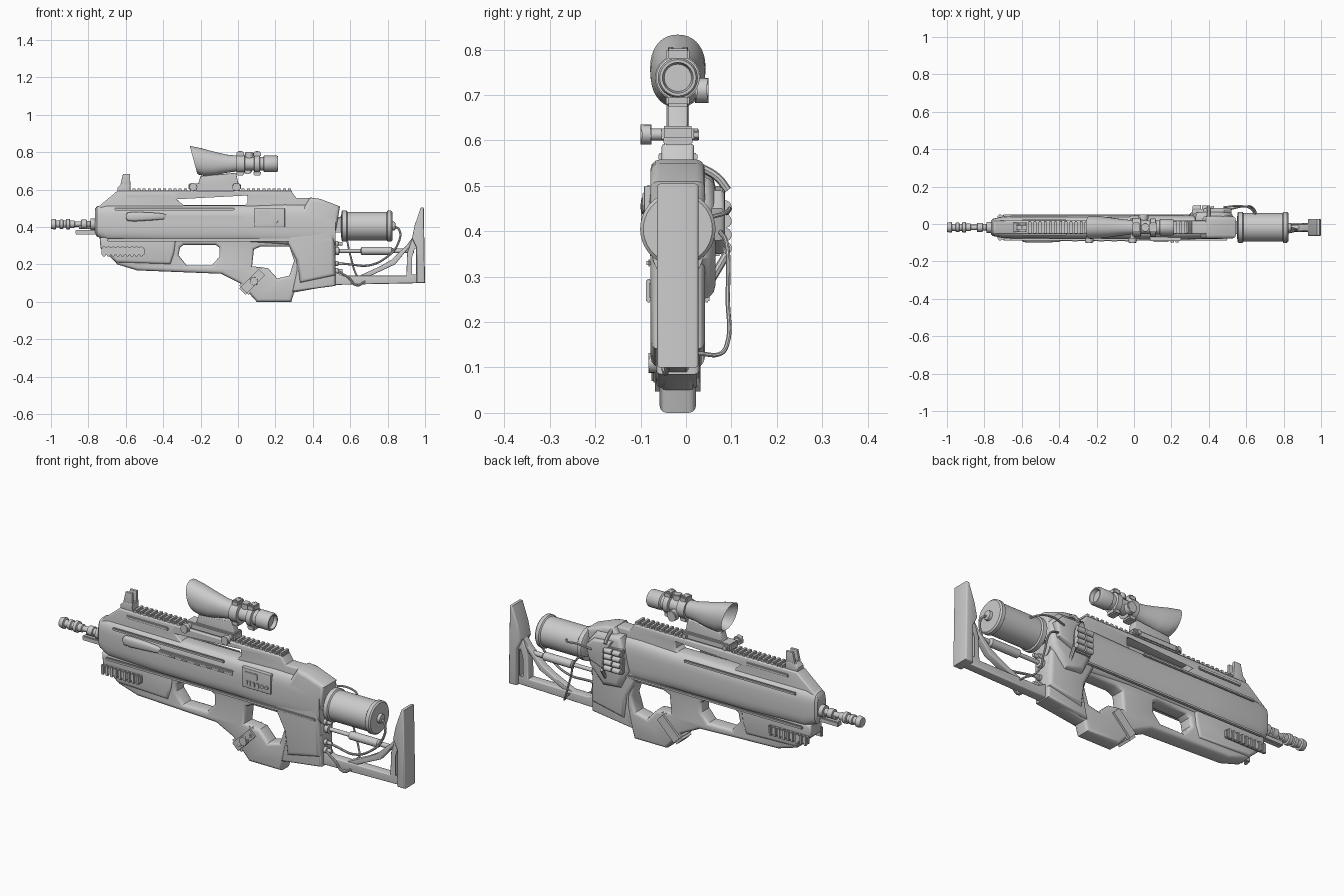
import bpy, bmesh, math
from mathutils import Vector, Matrix

C = -0.018  # y of the weapon's centre plane


def link(name, bm):
    bmesh.ops.remove_doubles(bm, verts=bm.verts, dist=1e-5)
    bmesh.ops.recalc_face_normals(bm, faces=bm.faces)
    me = bpy.data.meshes.new(name)
    bm.to_mesh(me)
    bm.free()
    ob = bpy.data.objects.new(name, me)
    bpy.context.collection.objects.link(ob)
    return ob


def from_curve(name, cu, matrix):
    tmp = bpy.data.objects.new(name + "_path", cu)
    bpy.context.collection.objects.link(tmp)
    dg = bpy.context.evaluated_depsgraph_get()
    me = bpy.data.meshes.new_from_object(tmp.evaluated_get(dg))
    bpy.data.objects.remove(tmp)
    bm = bmesh.new()
    bm.from_mesh(me)
    bm.transform(matrix)
    return link(name, bm)


def plate(name, loops, hw, bevel=0.01, y=C):
    """Side profile in (x, z), with holes, extruded over y with rounded edges."""
    cu = bpy.data.curves.new(name, 'CURVE')
    cu.dimensions, cu.fill_mode = '2D', 'BOTH'
    cu.extrude, cu.bevel_depth, cu.offset, cu.bevel_resolution = hw - bevel, bevel, -bevel, 2
    for pts in loops:
        sp = cu.splines.new('POLY')
        sp.points.add(len(pts) - 1)
        for p, (x, z) in zip(sp.points, pts):
            p.co = (x, z, 0, 1)
        sp.use_cyclic_u = True
    return from_curve(name, cu, Matrix.Translation((0, y, 0)) @ Matrix.Rotation(math.pi / 2, 4, 'X'))


def tube(name, pts, r):
    cu = bpy.data.curves.new(name, 'CURVE')
    cu.dimensions, cu.bevel_depth, cu.bevel_resolution, cu.resolution_u = '3D', r, 2, 8
    cu.use_fill_caps = True
    sp = cu.splines.new('BEZIER')
    sp.bezier_points.add(len(pts) - 1)
    for p, co in zip(sp.bezier_points, pts):
        p.co = co
        p.handle_left_type = p.handle_right_type = 'AUTO'
    return from_curve(name, cu, Matrix())


def loft(name, sections, power=2.0, n=32, y=C):
    """Superellipse sections along x: (x, z low, z high, half width, x shift at the bottom)."""
    bm = bmesh.new()
    rings = []
    for x, lo, hi, hw, *shift in sections:
        ring = []
        for i in range(n):
            a = 2 * math.pi * i / n
            c, s = math.cos(a), math.sin(a)
            cy = math.copysign(abs(c) ** (2 / power), c)
            cz = math.copysign(abs(s) ** (2 / power), s)
            dx = shift[0] * (1 - cz) / 2 if shift else 0
            ring.append(bm.verts.new((x + dx, y + hw * cy, (lo + hi) / 2 + (hi - lo) / 2 * cz)))
        rings.append(ring)
    for a, b in zip(rings, rings[1:]):
        for i in range(n):
            bm.faces.new((a[i], a[(i + 1) % n], b[(i + 1) % n], b[i]))
    bm.faces.new(rings[0])
    bm.faces.new(rings[-1])
    return link(name, bm)


def lathe(name, prof, z, y=C, n=32):
    return loft(name, [(x, z - r, z + r, r) for x, r in prof], 2, n, y)


def cyl(name, co, r, length, axis='Y', n=20):
    bm = bmesh.new()
    bmesh.ops.create_cone(bm, cap_ends=True, segments=n, radius1=r, radius2=r, depth=length)
    rot = {'X': Matrix.Rotation(math.pi / 2, 4, 'Y'), 'Y': Matrix.Rotation(math.pi / 2, 4, 'X'), 'Z': Matrix()}[axis]
    bm.transform(Matrix.Translation(co) @ rot)
    bmesh.ops.bevel(bm, geom=[e for e in bm.edges if len(e.link_faces) == 2 and e.calc_face_angle() > 1],
                    offset=min(r, length) * 0.15, segments=2, affect='EDGES')
    return link(name, bm)


def box(name, x, y, z, bevel=0.004, turn=0):
    """Box from (min, max) ranges, turned about y at its centre."""
    mid = Vector([sum(r) / 2 for r in (x, y, z)])
    bm = bmesh.new()
    bmesh.ops.create_cube(bm, size=1)
    bm.transform(Matrix.Diagonal((x[1] - x[0], y[1] - y[0], z[1] - z[0], 1)))
    bmesh.ops.bevel(bm, geom=bm.edges[:], offset=bevel, segments=2, affect='EDGES')
    bm.transform(Matrix.Translation(mid) @ Matrix.Rotation(turn, 4, 'Y'))
    return link(name, bm)


def span(hw):
    return (C - hw, C + hw)


# Main receiver, carry handle and lower frame with its two hand openings
loft("receiver", [(-.765, .37, .495, .035), (-.755, .35, .51, .046), (-.70, .325, .52, .058), (-.4, .315, .517, .063),
                  (.05, .315, .517, .065), (.25, .30, .525, .065), (.52, .30, .52, .06)], 3.2, 40)
plate("carry_handle", [[(-.76, .42), (-.762, .495), (-.645, .593), (.285, .593), (.31, .556), (.40, .556), (.40, .42)],
                       [(-.33, .55), (-.32, .577), (.035, .577), (.05, .565), (.05, .53), (.035, .515), (-.29, .515)]],
      .036, .008)
plate("lower_frame", [[(-.73, .35), (-.73, .29), (-.645, .2), (-.54, .168), (-.09, .15), (.01, .10), (.10, .0), (.285, .0),
                       (.30, .05), (.52, .09), (.52, .35)],
                      [(-.31, .29), (-.29, .305), (-.12, .305), (-.10, .29), (-.10, .24), (-.14, .195), (-.275, .195),
                       (-.318, .25)],
                      [(.085, .28), (.12, .295), (.275, .295), (.30, .22), (.275, .14), (.21, .125), (.16, .18), (.075, .19)]],
      .04, .016)
plate("fore_end", [[(-.74, .345), (-.735, .285), (-.65, .21), (-.36, .20), (-.34, .26), (-.33, .345)]], .048, .016)
for s in (-1, 1):
    y = C + s * .063
    box("side_ridge", (-.70, .50), (y - .006, y + .006), (.322, .338))
    box("upper_side_ridge", (-.66, -.02), (y - .007, y + .004), (.488, .502), .003)
    box("handle_flute", (-.60, -.36), (C + s * .037 - .006, C + s * .037 + .006), (.555, .572), .003)
    ys = sorted((C + s * .045, C + s * .064))
    box("side_rail", (-.73, -.50), ys, (.25, .29))
    for i in range(9):
        x = -.725 + i * .025
        box("side_rail_tooth", (x, x + .016), sorted((C + s * .058, C + s * .07)), (.243, .295), .003)

# Top rail
box("rail_front", (-.62, -.26), span(.03), (.585, .596))
box("rail_rear", (-.02, .29), span(.03), (.585, .596))
for start, count in ((-.565, 11), (.02, 10)):
    for i in range(count):
        x = start + i * .0275
        box("rail_tooth", (x, x + .016), span(.032), (.592, .607), .002)

# Front sight
plate("front_sight_base", [[(-.645, .59), (-.645, .61), (-.625, .63), (-.575, .63), (-.575, .59)]], .026, .004)
for s in (-1, 1):
    plate("sight_ear", [[(-.63, .62), (-.615, .683), (-.578, .683), (-.575, .62)]], .007, .002, C + s * .018)
cyl("sight_post", (-.6, C, .645), .005, .05, 'Z')

# Barrel with muzzle brake and gas block
lathe("barrel", [(-1, .012), (-1, .024), (-.985, .028), (-.975, .028), (-.972, .019), (-.955, .019), (-.952, .025),
                 (-.935, .025), (-.932, .019), (-.92, .019), (-.917, .028), (-.90, .028), (-.897, .02), (-.875, .02),
                 (-.872, .014), (-.84, .014), (-.838, .024), (-.81, .024), (-.808, .018), (-.79, .018), (-.788, .03),
                 (-.75, .03)], .415, n=24)
box("gas_block", (-.87, -.74), span(.015), (.36, .385))
cyl("gas_tube", (-.80, C, .40), .011, .1, 'X')

# Left side controls: bolt slot, handle and keypad panel
box("bolt_track", (-.45, .03), (C - .07, C - .055), (.435, .462), .003)
box("bolt_rod", (-.40, .02), (C - .074, C - .06), (.446, .454), .002)
for i in range(5):
    box("track_notch", (-.33 + i * .07, -.30 + i * .07), (C - .075, C - .06), (.44, .447), .001)
loft("bolt_handle", [(-.60, .445, .465, .008), (-.59, .432, .478, .015), (-.55, .43, .48, .018), (-.47, .435, .478, .017),
                     (-.40, .44, .472, .014), (-.385, .45, .465, .006)], 3, 20, C - .064)
plate("keypad_panel", [[(.085, .40), (.085, .50), (.25, .50), (.25, .40)]], .012, .003, C - .062)
box("keypad_screen", (.105, .175), (C - .078, C - .07), (.455, .485), .002)
for i in range(4):
    box("key", (.105 + i * .022, .118 + i * .022), (C - .079, C - .07), (.415, .44), .002)
for x in (.205, .23):
    cyl("panel_button", (x, C - .074, .43), .009, .014)

# Grip clamp band around the lower frame
box("grip_band", (.0, .16), span(.05), (.076, .146), .012, -math.pi / 4)
cyl("band_knob", (.085, C - .055, .11), .022, .02)
box("band_latch", (.03, .14), (C - .058, C - .045), (.10, .12), .004, -math.pi / 4)

# Rear shroud, with the bulge and cartridge holder on the far side
plate("rear_shroud", [[(.385, .558), (.44, .55), (.545, .51), (.53, .42), (.515, .34), (.52, .14), (.33, .10), (.315, .22),
                       (.255, .335), (.31, .43)]], .06, .02)
plate("shroud_lower", [[(.29, .055), (.52, .085), (.52, .25), (.31, .25), (.315, .17)]], .048, .012)
plate("shroud_bulge", [[(.33, .53), (.48, .52), (.53, .46), (.52, .34), (.44, .25), (.34, .26), (.29, .36)]],
      .04, .03, .025)
plate("holder_strap", [[(.37, .50), (.48, .49), (.52, .45), (.50, .38), (.42, .35), (.41, .44)]], .024, .012, .062)
box("cartridge_holder", (.31, .41), (.05, .08), (.345, .47), .006)
for row in (0, 1):
    for i in range(4):
        cyl("cartridge", (.335 + row * .05, .085, .363 + i * .03), .0135, .045, 'X', 14)
tube("holder_brace", [(.40, .025, .545), (.40, .07, .518), (.40, .092, .49)], .009)
tube("holder_brace_low", [(.42, .03, .25), (.42, .06, .30), (.42, .09, .35)], .009)

# Rear gas tank
lathe("tank", [(.52, .03), (.55, .03), (.553, .076), (.558, .083), (.58, .083), (.585, .076), (.795, .076), (.80, .083),
               (.818, .083), (.825, .076), (.826, .024), (.84, .022), (.842, .01)], .405, n=40)
box("tank_neck", (.49, .56), span(.035), (.37, .44))

# Stock: butt plate, lower bar, strut and damper
plate("butt_plate", [[(.978, .505), (.993, .505), (1.0, .10), (.955, .10), (.955, .29), (.93, .34), (.945, .41)]],
      .046, .008)
plate("stock_frame", [[(.50, .09), (.50, .17), (.56, .14), (.90, .14), (.905, .26), (.935, .35), (.97, .35), (.97, .10)],
                      [(.925, .14), (.925, .24), (.94, .29), (.957, .29), (.957, .14)]], .024, .006)
plate("stock_strut", [[(.64, .135), (.70, .135), (.84, .20), (.93, .31), (.93, .34), (.90, .30), (.82, .225), (.76, .19)]],
      .018, .004)
lathe("damper", [(.50, .022), (.54, .022), (.542, .01), (.655, .01), (.66, .021), (.82, .021), (.83, .012), (.94, .012)],
      .272, n=20)
for z, r in ((.31, .016), (.205, .014), (.165, .016)):
    lathe("hose_fitting", [(.50, r), (.535, r), (.537, r * .6), (.56, r * .6)], z, C - .012, 14)

# Hoses
tube("tank_hose", [(.83, C, .405), (.862, C - .01, .385), (.855, C - .02, .31), (.79, C - .03, .235), (.70, C - .03, .195),
                   (.60, C - .02, .20), (.54, C - .012, .207)], .006)
tube("side_hose", [(.50, .075, .40), (.56, .09, .37), (.60, .092, .25), (.63, .09, .15), (.645, .075, .13),
                   (.66, .03, .13), (.67, C, .125)], .005)
tube("upper_hose", [(.48, .09, .44), (.56, .096, .45), (.62, .085, .44), (.65, .05, .43)], .005)
tube("lower_hose", [(.53, C - .02, .165), (.59, C - .03, .13), (.635, C - .028, .088), (.68, C - .02, .11)], .006)

# Scope: hooded front bell, tube, eyepiece, turrets
loft("scope_bell", [(-.17, .705, .79, .035), (-.24, .692, .826, .055, .035), (-.258, .686, .833, .061, .04),
                    (-.25, .680, .832, .061, .04), (-.20, .672, .822, .060, .02), (-.13, .676, .803, .053),
                    (-.06, .69, .787, .043), (.0, .698, .78, .038), (.02, .698, .778, .038)], 2.2, 36)
lathe("scope_tube", [(-.01, .03), (-.008, .05), (.035, .05), (.038, .036), (.085, .036), (.088, .048), (.115, .048),
                     (.118, .037), (.135, .037), (.14, .044), (.205, .044), (.213, .04), (.213, .034), (.195, .03)], .738)
for x in (.012, .102):
    box("scope_ring_lug", (x - .02, x + .02), span(.026), (.775, .803), .005)
    box("scope_ring_foot", (x - .02, x + .02), span(.026), (.675, .70), .005)
    for s in (-1, 1):
        cyl("ring_screw", (x, C + s * .016, .80), .006, .012, 'Z', 10)
cyl("side_turret", (.05, .035, .71), .027, .03)
cyl("top_turret", (.06, C, .785), .022, .03, 'Z')

# Scope mount and clamp knobs
plate("scope_mount", [[(-.22, .61), (-.20, .672), (-.01, .69), (.0, .64), (.012, .61)]], .022, .005)
box("mount_base", (-.265, .015), span(.036), (.596, .632), .006)
for x in (-.24, -.008):
    cyl("clamp_bolt", (x, C - .02, .613), .013, .11)
    cyl("clamp_knob", (x, C - .07, .613), .022, .025)
    cyl("clamp_nut", (x, C + .04, .613), .014, .014, n=6)

# Smooth shading with sharp edges kept
bpy.ops.object.select_all(action='SELECT')
bpy.context.view_layer.objects.active = bpy.context.collection.objects[0]
bpy.ops.object.shade_smooth_by_angle(angle=math.radians(35))
